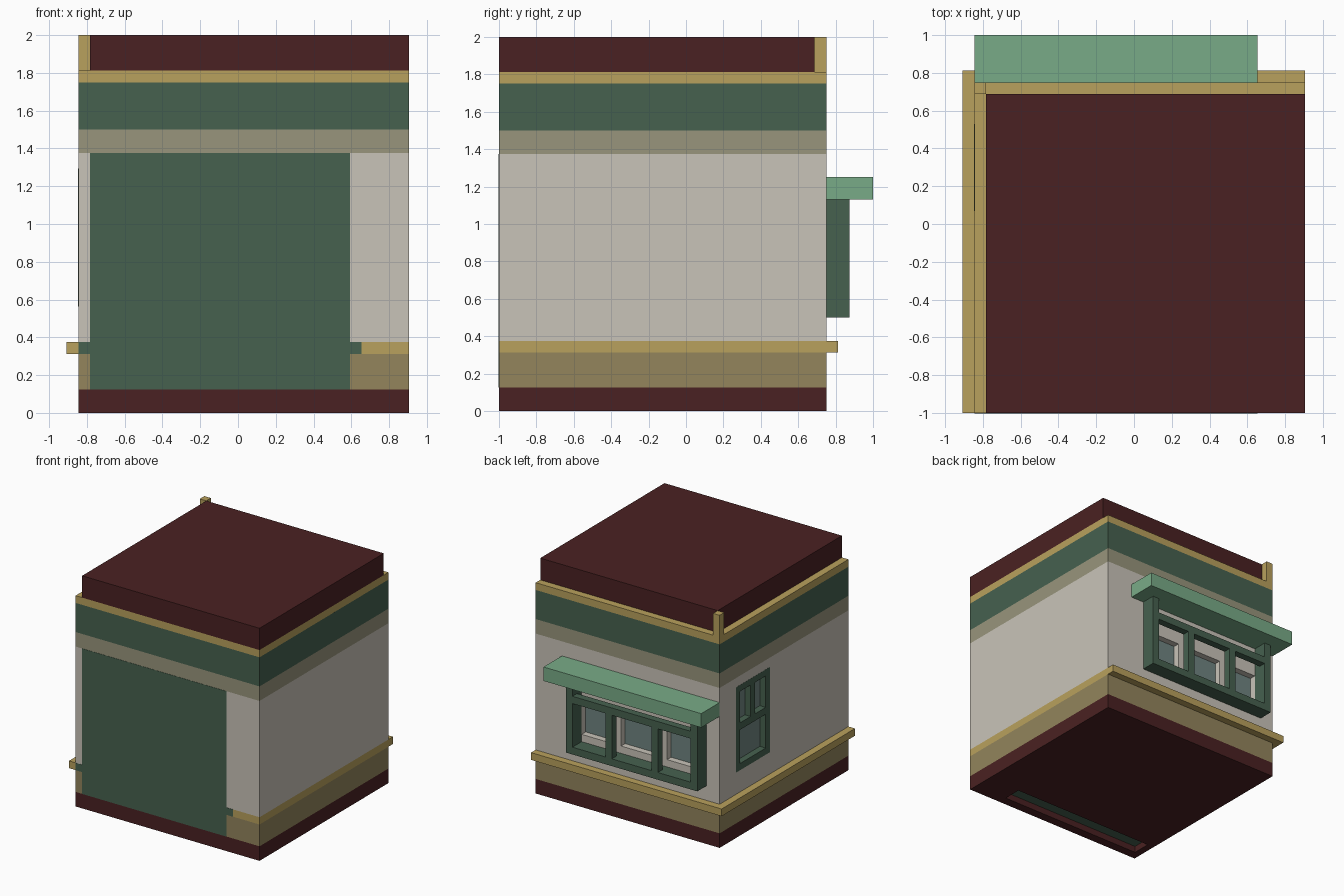
import bpy

if "Cube" in bpy.data.objects:
    bpy.data.objects.remove(bpy.data.objects["Cube"])


def mat(name, hexcol):
    def lin(c):
        c /= 255
        return c / 12.92 if c <= 0.04045 else ((c + 0.055) / 1.055) ** 2.4
    m = bpy.data.materials.new(name)
    m.diffuse_color = [lin(int(hexcol[i:i + 2], 16)) for i in (0, 2, 4)] + [1]
    m.use_nodes = True
    m.node_tree.nodes["Principled BSDF"].inputs["Base Color"].default_value = m.diffuse_color
    return m


MAROON = mat("maroon", "4a2122")
BROWN = mat("tan brown", "93855c")
GOLD = mat("gold trim", "b9a15d")
WALL = mat("pale wall", "c9c4b9")
SAGE = mat("grey sage", "98957c")
GREEN = mat("dark green", "46614f")
MINT = mat("awning green", "79ab87")
GLASS = mat("glass", "708581")


def box(name, x, y, z, material):
    """Axis-aligned box from three (low, high) ranges."""
    v = [(a, b, c) for a in x for b in y for c in z]
    f = [(0, 1, 3, 2), (4, 6, 7, 5), (0, 4, 5, 1), (2, 3, 7, 6), (0, 2, 6, 4), (1, 5, 7, 3)]
    me = bpy.data.meshes.new(name)
    me.from_pydata(v, [], f)
    me.materials.append(material)
    ob = bpy.data.objects.new(name, me)
    bpy.context.collection.objects.link(ob)
    return ob


def cut(target, x, y, z):
    """Carve a box out of the target."""
    c = box("cutter", x, y, z, WALL)
    c.hide_render = True
    m = target.modifiers.new("cut", 'BOOLEAN')
    m.object, m.operation, m.solver = c, 'DIFFERENCE', 'EXACT'
    bpy.context.view_layer.objects.active = target
    bpy.ops.object.modifier_apply(modifier=m.name)
    bpy.data.objects.remove(c)


X0, X1, Y0, Y1 = -0.845, 0.905, -1.0, 0.75
FX, FY = (X0, X1), (Y0, Y1)

# Horizontal bands of the building
base = box("base", FX, FY, (0, 0.125), MAROON)
box("lower_band", FX, FY, (0.125, 0.3125), BROWN)
box("rail_band", FX, FY, (0.3125, 0.375), GOLD)
wall = box("wall", FX, FY, (0.375, 1.375), WALL)
box("sage_band", FX, FY, (1.375, 1.5), SAGE)
box("frieze", FX, FY, (1.5, 1.75), GREEN)
box("cornice", FX, FY, (1.75, 1.8125), GOLD)
box("roof", (-0.783, X1), (Y0, 0.6875), (1.8125, 2), MAROON)
box("corner_post", (X0, -0.783), (0.6875, Y1), (1.8125, 2), GOLD)

# Projecting rail on the left and back
box("left_rail", (X0 - 0.0625, X0), (Y0, Y1 + 0.0625), (0.3125, 0.375), GOLD)
box("back_rail", (X0, X1), (Y1, Y1 + 0.0625), (0.3125, 0.375), GOLD)

# Front panel and the green slot beneath it
box("front_panel", (-0.783, 0.593), (Y0 - 0.002, Y0 + 0.004), (0.125, 1.375), GREEN)
for i, x in enumerate([(X0, -0.783), (0.593, 0.655)]):
    box(f"panel_tab_{i}", x, (Y0 - 0.002, Y0 + 0.004), (0.3125, 0.375), GREEN)
cut(base, (-0.783, 0.593), (-0.92, -0.76), (-0.1, 0.06))
box("underside_slot", (-0.783, 0.593), (-0.92, -0.76), (0.055, 0.06), GREEN)

# Back bay window: recessed glass in the wall, frame in front
BX0, BX1, YF = -0.72, 0.53, 0.875
panes = [(-0.6575, -0.345), (-0.2825, 0.0925), (0.155, 0.4675)]
for i, p in enumerate(panes):
    cut(wall, p, (0.6875, 0.8), (0.625, 0.875))
    box(f"bay_glass_{i}", p, (0.6875, 0.695), (0.625, 0.875), GLASS)
for i, x in enumerate([(BX0, BX0 + 0.0625), (BX1 - 0.0625, BX1)]):
    box(f"bay_side_{i}", x, (Y1, YF), (0.5, 1.13), GREEN)
INNER = (BX0 + 0.0625, BX1 - 0.0625)
box("bay_sill", INNER, (Y1, YF), (0.5, 0.5625), GREEN)
box("bay_top_rail", INNER, (0.8125, YF), (0.9375, 1.0), GREEN)
for i, x in enumerate([(-0.345, -0.2825), (0.0925, 0.155)]):
    box(f"bay_mullion_{i}", x, (0.8125, YF), (0.5625, 0.9375), GREEN)
box("awning", (X0, 0.655), (Y1, 1.0), (1.13, 1.25), MINT)

# Left window: frame set flush in the wall with recessed glass
D = X0 + 0.0625
WY, WZ = (0.07, 0.53), (0.5625, 1.295)
cut(wall, (X0 - 0.1, D), WY, WZ)
box("side_glass", (D - 0.008, D), WY, WZ, GLASS)
FR = (X0 - 0.001, D - 0.008)
for i, y in enumerate([(0.07, 0.125), (0.475, 0.53)]):
    box(f"side_jamb_{i}", FR, y, WZ, GREEN)
for i, z in enumerate([(0.5625, 0.62), (0.91, 0.97), (1.24, 1.295)]):
    box(f"side_rail_{i}", FR, (0.125, 0.475), z, GREEN)
box("side_mullion", FR, (0.27, 0.33), (0.97, 1.24), GREEN)
